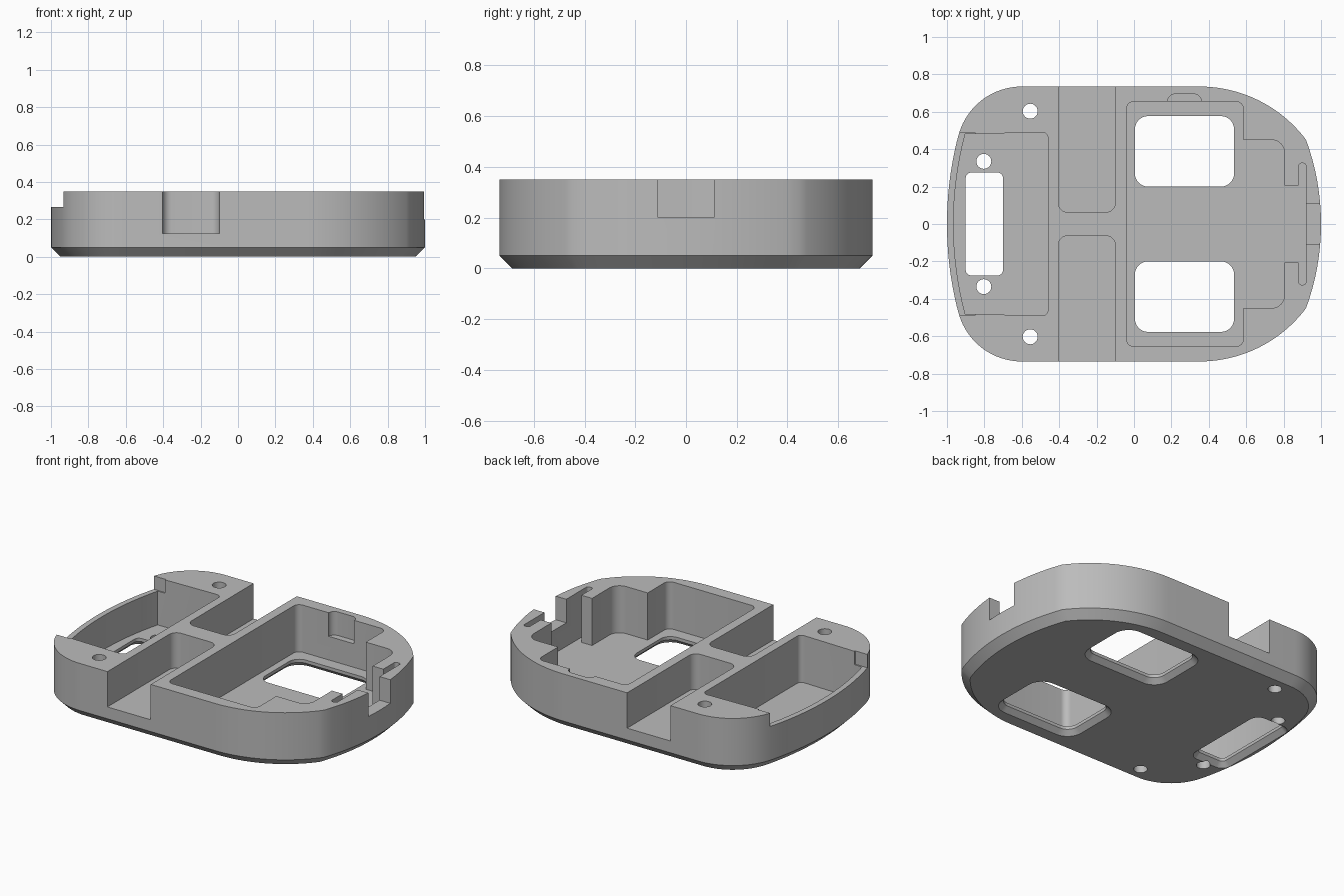
import bpy, bmesh, math
from mathutils import Vector

old = bpy.data.objects.get("Cube")
if old:
    bpy.data.objects.remove(old, do_unlink=True)

HEIGHT, FLOOR, CHAMFER, ABOVE = 0.35, 0.05, 0.05, 0.5

grey = bpy.data.materials.new("plain grey")
grey.use_nodes = True
colour = (0.5, 0.5, 0.5, 1)
grey.diffuse_color = colour
grey.node_tree.nodes["Principled BSDF"].inputs["Base Color"].default_value = colour


def arc(cx, cy, r, start, end, steps):
    """Points along a circular arc, angles in degrees."""
    angles = [math.radians(start + (end - start) * i / steps) for i in range(steps + 1)]
    return [(cx + r * math.cos(a), cy + r * math.sin(a)) for a in angles]


def rounded(x0, x1, y0, y1, r, steps=8):
    """Rectangle with rounded corners, counter-clockwise."""
    pts = []
    for cx, cy, a in ((x1 - r, y1 - r, 0), (x0 + r, y1 - r, 90),
                      (x0 + r, y0 + r, 180), (x1 - r, y0 + r, 270)):
        pts += arc(cx, cy, r, a, a + 90, steps)
    return pts


def offset(points, d):
    """Move a counter-clockwise outline outward by d."""
    out = []
    for i, p in enumerate(points):
        p = Vector(p)
        a = (p - Vector(points[i - 1])).normalized()
        b = (Vector(points[(i + 1) % len(points)]) - p).normalized()
        na, nb = Vector((a.y, -a.x)), Vector((b.y, -b.x))
        out.append(p + (na + nb) * d / (1 + na.dot(nb)))
    return out


def loft(name, outline, levels):
    """Solid from one outline repeated at (z, outward offset) levels."""
    bm = bmesh.new()
    rings = [[bm.verts.new((p[0], p[1], z)) for p in offset(outline, d)] for z, d in levels]
    n = len(outline)
    for low, high in zip(rings, rings[1:]):
        for i in range(n):
            j = (i + 1) % n
            bm.faces.new((low[i], low[j], high[j], high[i]))
    bm.faces.new(rings[0][::-1])
    bm.faces.new(rings[-1])
    mesh = bpy.data.meshes.new(name)
    bm.to_mesh(mesh)
    bm.free()
    obj = bpy.data.objects.new(name, mesh)
    bpy.context.collection.objects.link(obj)
    return obj


cutters = []


def cut(name, outline, bottom, top=ABOVE):
    cutters.append(loft(name, outline, [(bottom, 0), (top, 0)]))


def cut_window(name, outline):
    """Through opening, flared toward the underside."""
    cutters.append(loft(name, outline, [(-0.01, 0.04), (0.03, 0), (0.2, 0)]))


# Outer shell outline: back half, then mirrored to the front
left_r, right_r = 1.88, 1.306
back = arc(1 - right_r, 0, right_r, 0, 20.15, 8)
back += arc(0.35, 0.0225, 0.7125, 36.9, 90, 20)[1:]
back += arc(-0.6, 0.385, 0.35, 90, 163, 16)
back += arc(left_r - 1, 0, left_r, 180 - 15.1, 180, 10)[1:]
outline = back + [(x, -y) for x, y in back[-2:0:-1]]
body = loft("case_base", outline, [(0, -CHAMFER), (CHAMFER, 0), (HEIGHT, 0)])

# Main compartment with its narrower end and the board bay
cut("main_pocket", rounded(-0.04, 0.585, -0.655, 0.655, 0.04), FLOOR)
cut("end_pocket", rounded(0.4, 0.805, -0.45, 0.45, 0.07), FLOOR)
cut("board_bay", rounded(0.7, 0.9, -0.205, 0.205, 0.002, 1), FLOOR)
cut("board_slot", rounded(0.88, 0.92, -0.325, 0.325, 0.015, 4), FLOOR)
cut("connector_notch", rounded(0.9, 1.2, -0.11, 0.11, 0.002, 1), 0.2)
cut("wall_recess", rounded(0.18, 0.36, 0.6, 0.695, 0.04), 0.2)

# Shallow tray at the other end with a lowered outer lip
tray = arc(-0.49, 0.46, 0.03, 0, 90, 5)
tray += arc(0.915, 0, 1.88, 165.2, 194.8, 16)
tray += arc(-0.49, -0.46, 0.03, 270, 360, 5)
cut("tray_pocket", tray, FLOOR)
cut("tray_lip", rounded(-1.2, -0.85, -0.489, 0.489, 0.002, 1), 0.265)
cut_window("tray_slot", rounded(-0.9, -0.7, -0.275, 0.275, 0.03))

# Mirrored side channels, windows and screw holes
for side, sign in (("back", 1), ("front", -1)):
    def span(a, b):
        return sorted((a * sign, b * sign))
    cut(side + "_channel", rounded(-0.405, -0.1, *span(0.063, 0.95), 0.05), 0.125)
    cut_window(side + "_window", rounded(0.005, 0.535, *span(0.2, 0.577), 0.07))
    for x, y in ((-0.555, 0.603), (-0.803, 0.335)):
        cut(side + "_screw_hole", arc(x, y * sign, 0.04, 0, 345, 23), -0.1)

for cutter in cutters:
    mod = body.modifiers.new(cutter.name, "BOOLEAN")
    mod.operation, mod.solver, mod.object = "DIFFERENCE", "EXACT", cutter

# Bake the cuts and remove the cutters
bpy.context.view_layer.update()
baked = bpy.data.meshes.new_from_object(body.evaluated_get(bpy.context.evaluated_depsgraph_get()))
body.modifiers.clear()
body.data = baked
for cutter in cutters:
    bpy.data.objects.remove(cutter, do_unlink=True)
baked.materials.clear()
baked.materials.append(grey)

bpy.ops.object.select_all(action="DESELECT")
body.select_set(True)
bpy.context.view_layer.objects.active = body
bpy.ops.object.shade_smooth_by_angle(angle=math.radians(25))
